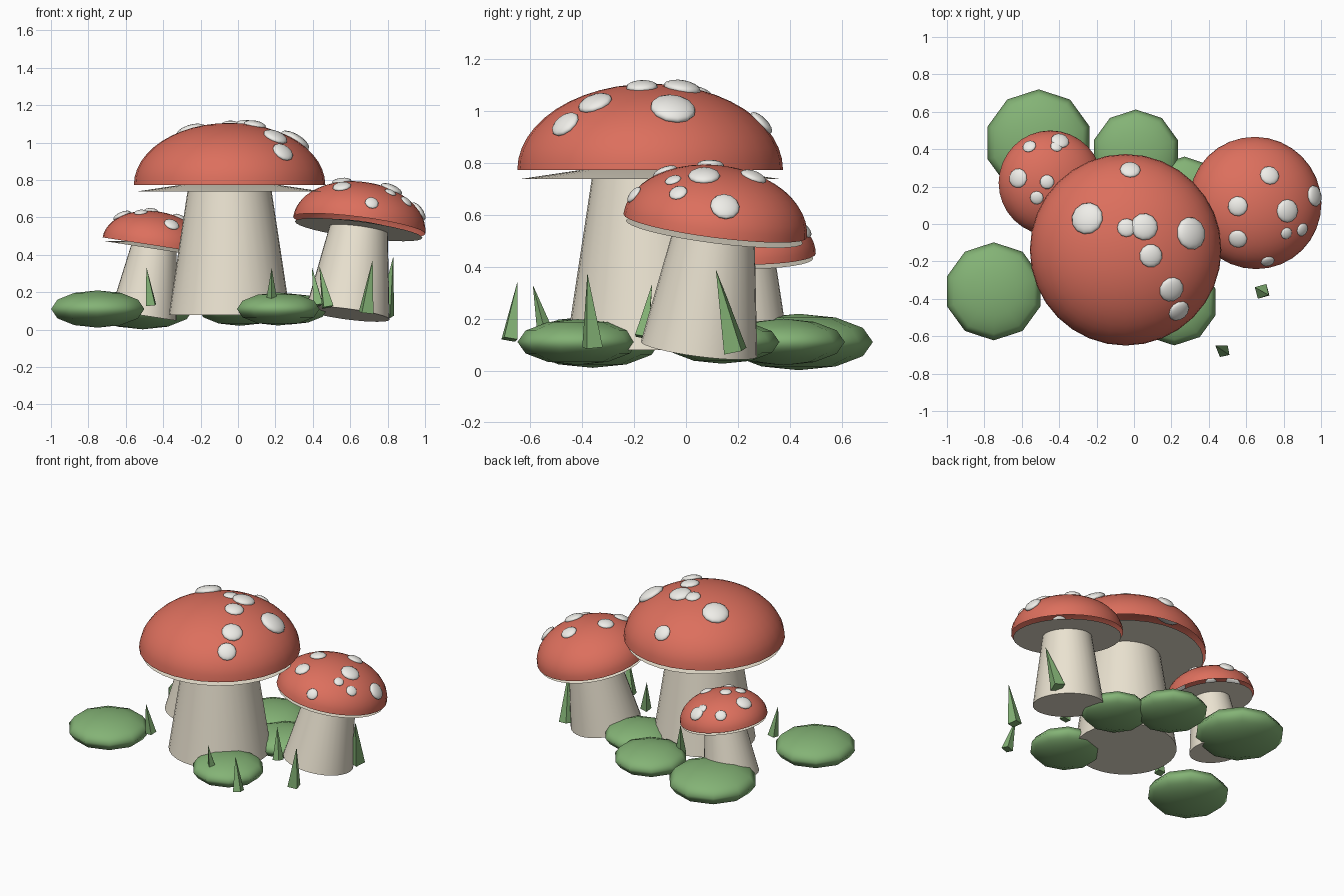
import bpy, bmesh, math
from mathutils import Matrix, Vector

if "Cube" in bpy.data.objects:
    bpy.data.objects.remove(bpy.data.objects["Cube"])


def material(name, color):
    m = bpy.data.materials.new(name)
    m.diffuse_color = (*color, 1)
    m.use_nodes = True
    m.node_tree.nodes["Principled BSDF"].inputs["Base Color"].default_value = m.diffuse_color
    return m


RED = material("cap_red", (0.72, 0.16, 0.11))
CREAM = material("stem_cream", (0.82, 0.76, 0.63))
WHITE = material("spot_white", (0.86, 0.85, 0.81))
GREEN = material("leaf_green", (0.23, 0.45, 0.18))
CAP_H = 0.65  # cap height relative to its radius


def finish(bm, name, mat, matrix, smooth=True):
    me = bpy.data.meshes.new(name)
    bm.to_mesh(me)
    bm.free()
    ob = bpy.data.objects.new(name, me)
    bpy.context.collection.objects.link(ob)
    ob.matrix_world = matrix
    me.materials.append(mat)
    if smooth:
        bpy.ops.object.select_all(action='DESELECT')
        ob.select_set(True)
        bpy.context.view_layer.objects.active = ob
        bpy.ops.object.shade_smooth_by_angle(angle=math.radians(45))
    return ob


def ball(name, mat, matrix, seg, rings):
    bm = bmesh.new()
    bmesh.ops.create_uvsphere(bm, u_segments=seg, v_segments=rings, radius=1)
    return finish(bm, name, mat, matrix)


def cone(name, mat, matrix, r1, r2, z1, z2, seg, smooth=True):
    bm = bmesh.new()
    bmesh.ops.create_cone(bm, cap_ends=True, segments=seg, radius1=r1, radius2=r2,
                          depth=z2 - z1, matrix=Matrix.Translation((0, 0, (z1 + z2) / 2)))
    return finish(bm, name, mat, matrix, smooth)


def facing(direction):
    return Vector(direction).to_track_quat('Z', 'Y').to_matrix().to_4x4()


def mushroom(name, rim, radius, lean, spots):
    up = Vector((lean[0], lean[1], 1)).normalized()
    tilt = Vector((0, 0, 1)).rotation_difference(up).to_matrix().to_4x4()
    M = Matrix.Translation(rim) @ tilt @ Matrix.Scale(radius, 4)

    # tapered stem and dished gill plate
    cone(name + "_stem", CREAM, M, 0.635, 0.43, -1.355, 0.0, 32)
    cone(name + "_gills", CREAM, M, 0.965, 0.43, -0.065, 0.015, 32)

    # open dome cap
    bm = bmesh.new()
    bmesh.ops.create_uvsphere(bm, u_segments=32, v_segments=24, radius=1)
    bmesh.ops.delete(bm, geom=[v for v in bm.verts if v.co.z < -1e-4], context='VERTS')
    bmesh.ops.scale(bm, vec=(1, 1, CAP_H), verts=bm.verts)
    finish(bm, name + "_cap", RED, M)

    # flattened spots dropped vertically onto the cap
    inv = (M @ Matrix.Diagonal((1, 1, CAP_H, 1))).inverted()
    for i, (x, y, r) in enumerate(spots):
        o = inv @ Vector((x, y, 2))
        d = inv.to_3x3() @ Vector((0, 0, -1))
        a, b, c = d.dot(d), o.dot(d), o.dot(o) - 1
        t = (-b - math.sqrt(max(b * b - a * c, 0))) / a
        normal = inv.to_3x3().transposed() @ (o + d * t)
        S = (Matrix.Translation((x, y, 2 - t)) @ facing(normal)
             @ Matrix.Diagonal((r, r, r * 0.4, 1)))
        ball(f"{name}_spot_{i + 1}", WHITE, S, 12, 8)


# mushrooms
mushroom("large", (-0.045, -0.138, 0.772), 0.512, (0, 0), [
    (-0.02, 0.29, 0.055), (-0.25, 0.03, 0.087), (-0.04, -0.02, 0.05),
    (0.055, -0.015, 0.073), (0.305, -0.05, 0.088), (0.09, -0.17, 0.062),
    (0.20, -0.35, 0.068), (0.24, -0.465, 0.06)])
mushroom("medium", (0.648, 0.112, 0.557), 0.356, (0.13, 0.13), [
    (0.725, 0.26, 0.052), (0.965, 0.15, 0.057), (0.82, 0.07, 0.062),
    (0.555, 0.095, 0.053), (0.555, -0.08, 0.05), (0.815, -0.05, 0.032),
    (0.90, -0.03, 0.036), (0.715, -0.2, 0.037)])
mushroom("small", (-0.447, 0.22, 0.45), 0.28, (0.155, 0.0), [
    (-0.395, 0.445, 0.049), (-0.415, 0.415, 0.032), (-0.56, 0.415, 0.037),
    (-0.62, 0.245, 0.052), (-0.465, 0.225, 0.038), (-0.52, 0.14, 0.036),
    (-0.355, 0.03, 0.042), (-0.31, 0.22, 0.04)])

# low-poly moss mounds
for i, (x, y, r) in enumerate([(-0.75, -0.36, 0.262), (-0.51, 0.434, 0.286),
                               (0.01, 0.376, 0.236), (0.215, -0.417, 0.232),
                               (0.27, 0.14, 0.22)]):
    ball(f"moss_mound_{i + 1}", GREEN, Matrix.Translation((x, y, 0.11))
         @ Matrix.Diagonal((r, r, r * 0.38, 1)), 10, 6)

# four-sided grass blades, base to tip
blades = [((-0.465, -0.30, 0.13), (-0.49, -0.32, 0.337)),
          ((0.48, -0.68, 0.12), (0.435, -0.65, 0.34)),
          ((0.685, -0.36, 0.09), (0.72, -0.38, 0.375)),
          ((0.18, -0.535, 0.12), (0.18, -0.59, 0.33)),
          ((0.43, -0.17, 0.13), (0.395, -0.13, 0.335)),
          ((0.79, 0.19, 0.075), (0.83, 0.115, 0.39)),
          ((-0.12, 0.23, 0.12), (-0.14, 0.26, 0.33))]
for i, (base, tip) in enumerate(blades):
    d = Vector(tip) - Vector(base)
    cone(f"grass_blade_{i + 1}", GREEN, Matrix.Translation(base) @ facing(d),
         0.13 * d.length + 0.008, 0, 0, d.length, 4, smooth=False)
